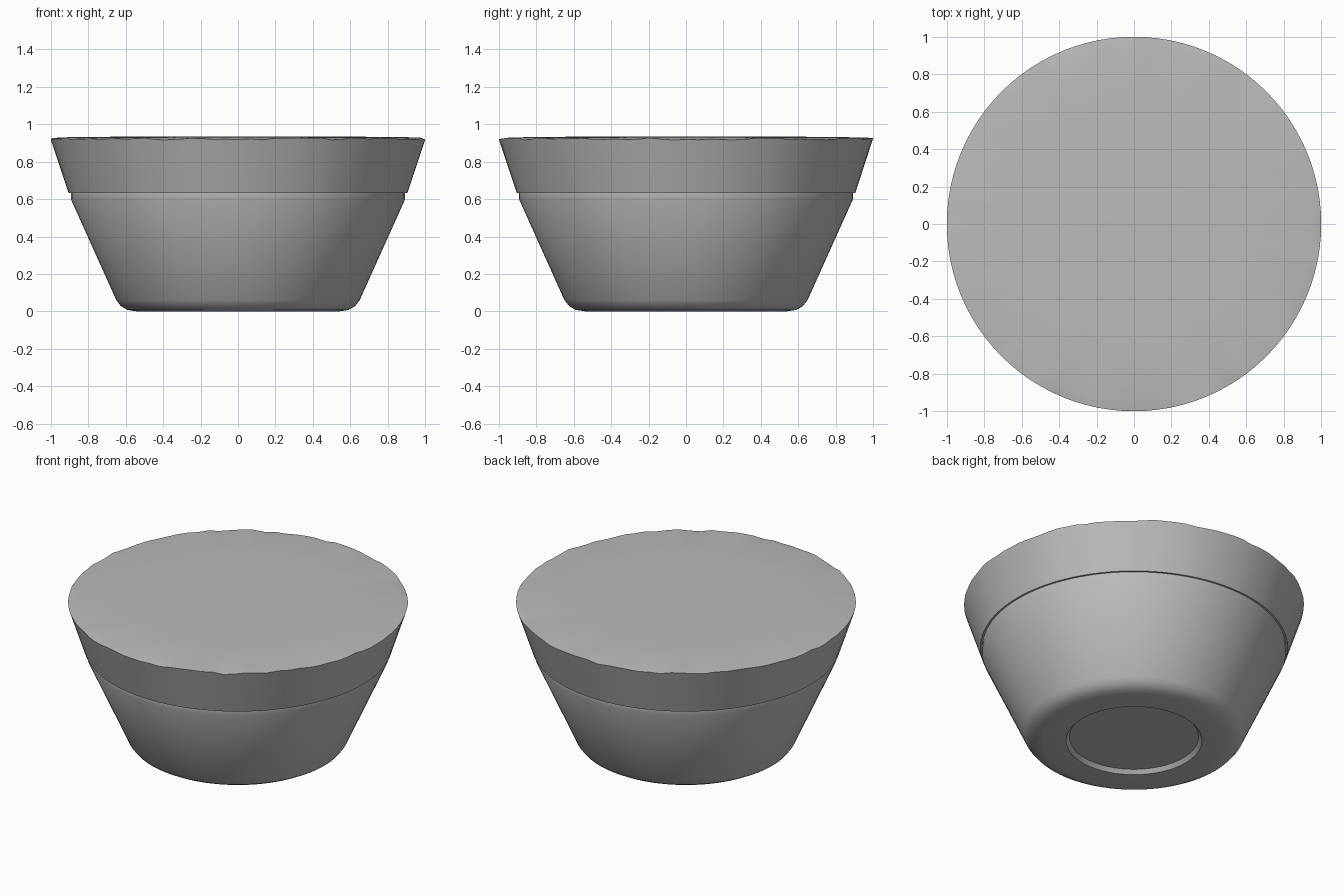
import bpy, bmesh, math, random

cube = bpy.data.objects.get("Cube")
if cube:
    bpy.data.objects.remove(cube)

random.seed(4)
SEGMENTS = 96

grey = bpy.data.materials.new("plain_grey")
grey.use_nodes = True
colour = (0.5, 0.5, 0.5, 1)
grey.diffuse_color = colour
grey.node_tree.nodes["Principled BSDF"].inputs["Base Color"].default_value = colour


def lathe(name, profile, wobble_rows=()):
    """Spin a closed (radius, height) profile about z; radius 0 makes a pole."""
    bm = bmesh.new()
    rows = []
    for i, (r, z) in enumerate(profile):
        if r == 0:
            rows.append([bm.verts.new((0, 0, z))] * SEGMENTS)
            continue
        row = []
        for k in range(SEGMENTS):
            a = math.tau * k / SEGMENTS
            dz = random.uniform(-0.006, 0.006) if i in wobble_rows else 0
            row.append(bm.verts.new((r * math.cos(a), r * math.sin(a), z + dz)))
        rows.append(row)
    for low, high in zip(rows, rows[1:]):
        for k in range(SEGMENTS):
            n = (k + 1) % SEGMENTS
            corners = dict.fromkeys((low[k], low[n], high[n], high[k]))
            bm.faces.new(list(corners))
    bmesh.ops.recalc_face_normals(bm, faces=bm.faces)
    mesh = bpy.data.meshes.new(name)
    bm.to_mesh(mesh)
    bm.free()
    mesh.materials.append(grey)
    obj = bpy.data.objects.new(name, mesh)
    bpy.context.collection.objects.link(obj)
    bpy.ops.object.select_all(action='DESELECT')
    obj.select_set(True)
    bpy.context.view_layer.objects.active = obj
    bpy.ops.object.shade_smooth_by_angle(angle=math.radians(30))
    return obj


# Cup with recessed foot, rounded base, stepped collar and filled, uneven top
lathe("filled_cup", [
    (0, 0.025), (0.38, 0.025), (0.4, 0), (0.54, 0),
    (0.59, 0.008), (0.625, 0.028), (0.65, 0.06),
    (0.893, 0.6), (0.893, 0.632),
    (0.905, 0.632), (1, 0.922),
    (0.94, 0.93), (0.6, 0.934), (0, 0.934),
], wobble_rows=(10,))
